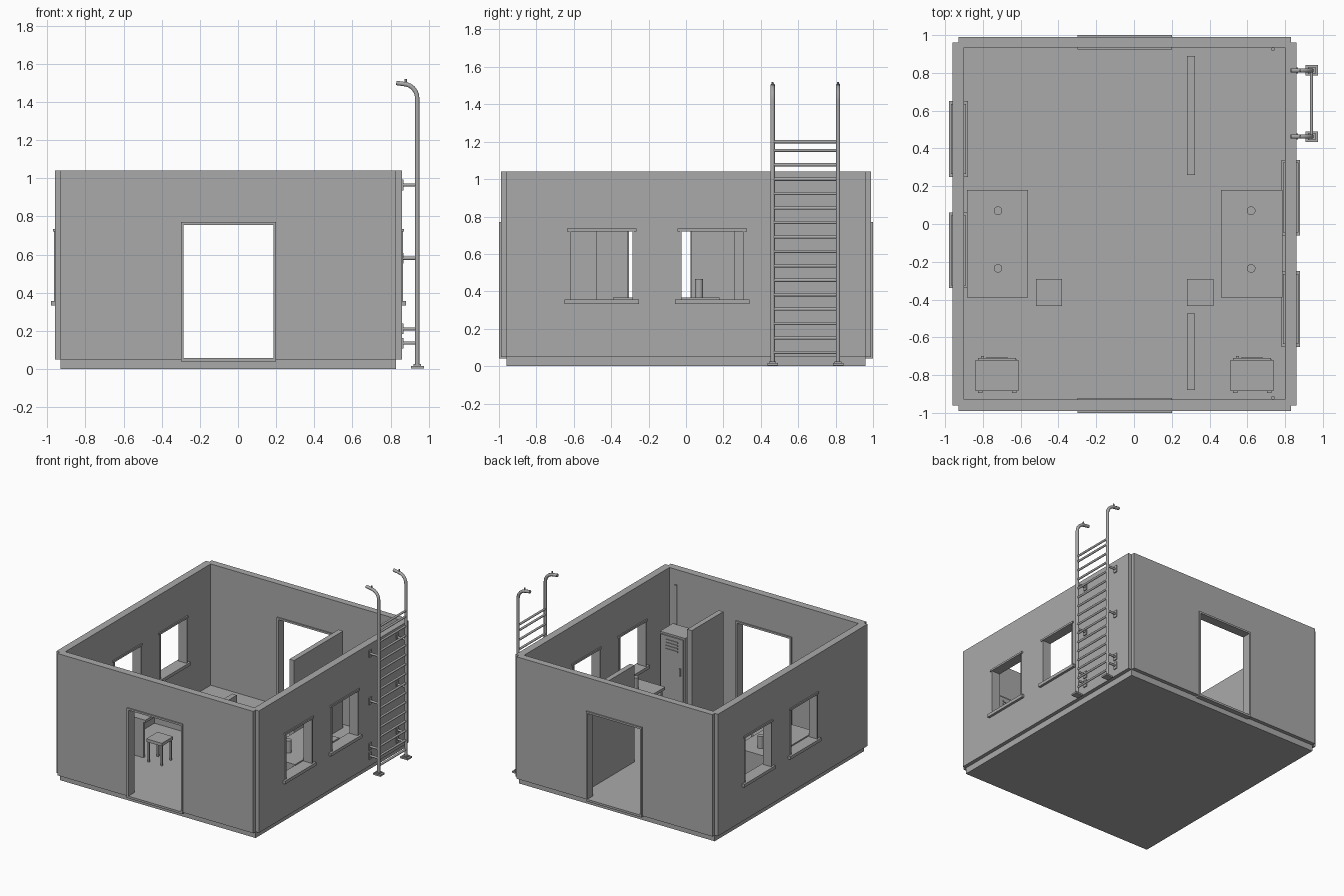
import bpy, bmesh, math
from mathutils import Vector

if "Cube" in bpy.data.objects:
    bpy.data.objects.remove(bpy.data.objects["Cube"])

grey = bpy.data.materials.new("plain_grey")
grey.diffuse_color = (0.4, 0.4, 0.4, 1)
grey.use_nodes = True
grey.node_tree.nodes["Principled BSDF"].inputs["Base Color"].default_value = grey.diffuse_color
CX = -0.05  # building centre in x


def finish(name, bm):
    bmesh.ops.recalc_face_normals(bm, faces=bm.faces)
    me = bpy.data.meshes.new(name)
    bm.to_mesh(me)
    bm.free()
    me.materials.append(grey)
    ob = bpy.data.objects.new(name, me)
    bpy.context.collection.objects.link(ob)
    return ob


def add_box(bm, x0, x1, y0, y1, z0, z1):
    vs = bmesh.ops.create_cube(bm, size=1)["verts"]
    for v in vs:
        v.co = Vector(((x0 + x1) / 2 + v.co.x * (x1 - x0),
                       (y0 + y1) / 2 + v.co.y * (y1 - y0),
                       (z0 + z1) / 2 + v.co.z * (z1 - z0)))


def boxes(name, *dims):
    bm = bmesh.new()
    for d in dims:
        add_box(bm, *d)
    return finish(name, bm)


def rod(name, points, r, sides=8):
    """Tube through a list of points lying in one vertical or straight plane."""
    bm = bmesh.new()
    pts = [Vector(p) for p in points]
    rings = []
    for i, p in enumerate(pts):
        d = (pts[min(i + 1, len(pts) - 1)] - pts[max(i - 1, 0)]).normalized()
        u = Vector((0, 1, 0)) if abs(d.y) < 0.9 else Vector((1, 0, 0))
        w = d.cross(u).normalized()
        rings.append([bm.verts.new(p + r * (math.cos(a) * u + math.sin(a) * w))
                      for a in [2 * math.pi * (k + 0.5) / sides for k in range(sides)]])
    for a, b in zip(rings, rings[1:]):
        for k in range(sides):
            bm.faces.new((a[k], a[(k + 1) % sides], b[(k + 1) % sides], b[k]))
    bm.faces.new(rings[0])
    bm.faces.new(rings[-1])
    ob = finish(name, bm)
    if sides > 6:
        bpy.context.view_layer.objects.active = ob
        ob.select_set(True)
        bpy.ops.object.shade_smooth_by_angle(angle=math.radians(50))
        ob.select_set(False)
    return ob


# base slab and floor
boxes("base_slab", (-0.93, 0.83, -0.96, 0.96, 0, 0.055))

# wall shell with notched corners
bm = bmesh.new()
quarter = [(0.91, 0.96), (0.88, 0.96), (0.88, 0.99)]
outline = []
for sx, sy in ((1, 1), (-1, 1), (-1, -1), (1, -1)):
    q = quarter if sx * sy > 0 else quarter[::-1]
    outline += [(CX + sx * x, sy * y) for x, y in q]
face = bm.faces.new([bm.verts.new((x, y, 0.05)) for x, y in outline])
top = bmesh.ops.extrude_face_region(bm, geom=[face])["geom"]
for v in top:
    if isinstance(v, bmesh.types.BMVert):
        v.co.z = 1.04
walls = finish("walls", bm)

# cut the room, the doorways and the windows
windows = [(s, s * y) for s in (1, -1) for y in (-0.45, 0.14)]
cuts = [(-0.90, 0.80, -0.93, 0.935, 0, 1.2),
        (-0.29, 0.19, -1.2, 1.2, 0.05, 0.76)]
for s, y in windows:
    xs = sorted((CX + s * 0.7, CX + s * 1.1))
    cuts.append((xs[0], xs[1], y - 0.17, y + 0.17, 0.355, 0.725))
cutters = [boxes("opening_cutter", c) for c in cuts]
for c in cutters:
    c.hide_render = True
    mod = walls.modifiers.new("cut", "BOOLEAN")
    mod.operation, mod.solver, mod.object = "DIFFERENCE", "EXACT", c
bpy.context.view_layer.objects.active = walls
for m in list(walls.modifiers):
    bpy.ops.object.modifier_apply(modifier=m.name)
for c in cutters:
    bpy.data.objects.remove(c)

# door frames
for name, y0, y1 in (("front_door_frame", -1.0, -0.92), ("back_door_frame", 0.925, 1.0)):
    boxes(name, (-0.30, -0.285, y0, y1, 0.04, 0.77), (0.187, 0.20, y0, y1, 0.04, 0.77),
          (-0.285, 0.187, y0, y1, 0.755, 0.77), (-0.285, 0.187, y0, y1, 0.04, 0.057))

# window frames: jambs, lintel and projecting sill
for s, y in windows:
    def part(a, b, y0, y1, z0, z1):
        xs = sorted((CX + s * a, CX + s * b))
        return (xs[0], xs[1], y + y0, y + y1, z0, z1)
    boxes("window_frame",
          part(0.84, 0.916, -0.173, -0.165, 0.355, 0.72),
          part(0.84, 0.916, 0.165, 0.173, 0.355, 0.72),
          part(0.84, 0.92, -0.185, 0.185, 0.72, 0.735),
          part(0.83, 0.93, -0.20, 0.20, 0.332, 0.357))

# partition walls
boxes("back_partition", (0.28, 0.322, 0.26, 0.89, 0.05, 0.84))
boxes("front_partition", (0.28, 0.322, -0.88, -0.475, 0.05, 0.84))

# desks with end panels, back panel and two cups each
for s in (1, -1):
    def sx(a, b):
        return sorted((CX + s * a, CX + s * b))
    t, p, b = sx(0.51, 0.835), sx(0.53, 0.83), sx(0.81, 0.825)
    boxes("desk", (*t, -0.39, 0.18, 0.345, 0.367), (*p, -0.385, -0.365, 0.05, 0.345),
          (*p, 0.155, 0.175, 0.05, 0.345), (*b, -0.365, 0.155, 0.05, 0.345))
    for y in (0.07, -0.235):
        x = CX + s * 0.67
        rod("cup", [(x, y, 0.367), (x, y, 0.465)], 0.023, 12)

    # stool with four thin legs
    x = CX + s * 0.4
    legs = [(x + i * 0.058 - 0.007, x + i * 0.058 + 0.007,
             -0.36 + j * 0.058 - 0.007, -0.36 + j * 0.058 + 0.007, 0.05, 0.225)
            for i in (-1, 1) for j in (-1, 1)]
    boxes("stool", (x - 0.07, x + 0.07, -0.435, -0.29, 0.22, 0.245), *legs)

    # locker with door, vents, handle and feet
    x = CX + s * 0.675
    boxes("locker", (x - 0.113, x + 0.113, -0.885, -0.72, 0.08, 0.62))
    boxes("locker_door", (x - 0.10, x + 0.10, -0.72, -0.71, 0.095, 0.605))
    boxes("locker_vents", *[(x - 0.055, x + 0.055, -0.71, -0.705, z, z + 0.012)
                            for z in (0.49, 0.515, 0.54, 0.565)])
    boxes("locker_handle", (x - 0.085, x - 0.07, -0.71, -0.70, 0.31, 0.37))
    boxes("locker_feet", *[(x + i * 0.09 - 0.012, x + i * 0.09 + 0.012, y, y + 0.025, 0.05, 0.08)
                           for i in (-1, 1) for y in (-0.895, -0.74)])

# corner pipes
for y in (-0.92, 0.925):
    rod("corner_pipe", [(0.735, y, 0.05), (0.735, y, 0.92)], 0.01)

# ladder rails with hooked tops, feet and wall brackets
for y in (0.463, 0.813):
    arc = [(0.865 + 0.075 * math.cos(a), y, 1.42 + 0.075 * math.sin(a))
           for a in [math.radians(15 * k) for k in range(7)]]
    rod("ladder_rail", [(0.94, y, 0.01)] + arc + [(0.83, y, 1.50)], 0.0125)
    rod("rail_pin", [(0.88, y, 1.48), (0.88, y, 1.52)], 0.006, 6)
    boxes("ladder_foot", (0.908, 0.975, y - 0.028, y + 0.028, 0.003, 0.016),
          (0.92, 0.96, y - 0.018, y + 0.018, 0.016, 0.025))
    for z in (0.965, 0.58, 0.21, 0.135):
        rod("wall_bracket", [(0.86, y, z), (0.94, y, z)], 0.009)
        boxes("bracket_plate", (0.858, 0.868, y - 0.016, y + 0.016, z - 0.028, z + 0.028))

# ladder rungs
for z in [0.073 + 0.0772 * k for k in range(15)] + [1.2]:
    rod("ladder_rung", [(0.94, 0.463, z), (0.94, 0.813, z)], 0.009)
